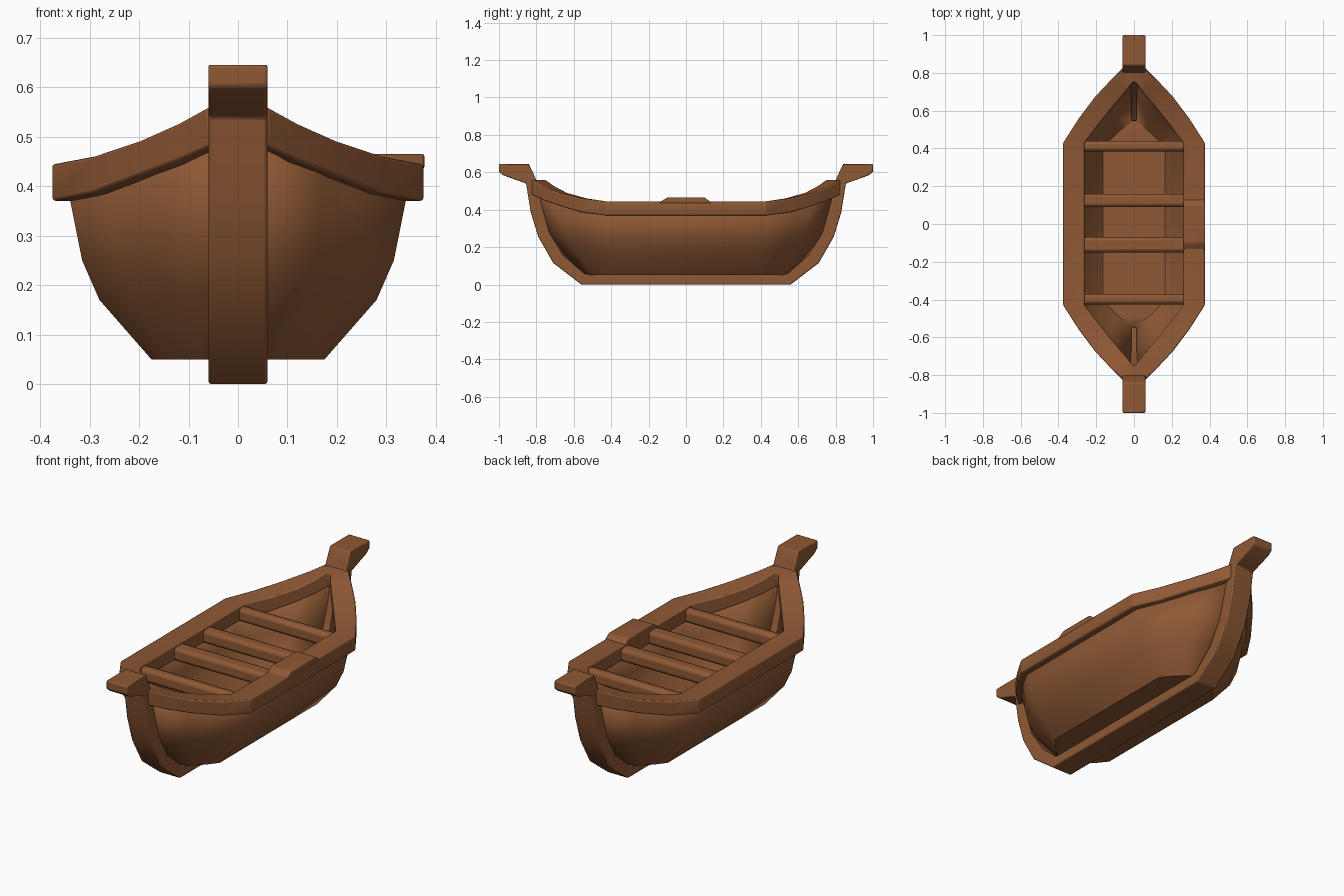
import bpy, bmesh

if "Cube" in bpy.data.objects:
    bpy.data.objects.remove(bpy.data.objects["Cube"])

wood = bpy.data.materials.new("brown wood")
wood.diffuse_color = (0.27, 0.098, 0.035, 1)
wood.use_nodes = True
wood.node_tree.nodes["Principled BSDF"].inputs["Base Color"].default_value = wood.diffuse_color


def make(name, verts, faces, bevel=0.0, angle=0.6):
    me = bpy.data.meshes.new(name)
    me.from_pydata(verts, [], faces)
    bm = bmesh.new()
    bm.from_mesh(me)
    bmesh.ops.recalc_face_normals(bm, faces=bm.faces)
    bm.to_mesh(me)
    bm.free()
    me.materials.append(wood)
    ob = bpy.data.objects.new(name, me)
    bpy.context.collection.objects.link(ob)
    if bevel:
        m = ob.modifiers.new("soft edges", 'BEVEL')
        m.width, m.segments, m.limit_method = bevel, 2, 'ANGLE'
    bpy.ops.object.select_all(action='DESELECT')
    ob.select_set(True)
    bpy.context.view_layer.objects.active = ob
    bpy.ops.object.shade_smooth_by_angle(angle=angle)
    return ob


def box(name, x0, x1, y0, y1, z0, z1, bevel):
    v = [(x, y, z) for x in (x0, x1) for y in (y0, y1) for z in (z0, z1)]
    f = [(0, 1, 3, 2), (4, 6, 7, 5), (0, 4, 5, 1), (2, 3, 7, 6), (0, 2, 6, 4), (1, 5, 7, 3)]
    return make(name, v, f, bevel)


# hull planking: height levels (z, half width, start of taper, end y, rise at the ends)
levels = [(0.05, 0.175, 0.40, 0.55, 0.0), (0.17, 0.28, 0.41, 0.69, 0.01),
          (0.25, 0.315, 0.42, 0.75, 0.02), (0.40, 0.345, 0.43, 0.81, 0.10)]
# taper stations: (fraction of taper length, fraction of width, fraction of rise)
taper = [(0, 1, 0), (0.33, 0.78, 0.2), (0.65, 0.5, 0.5), (1, 0.1, 1)]
stations = [(-1, t) for t in reversed(taper)] + [(1, t) for t in taper]
verts = []
for sy, (a, w, r) in stations:
    side = [(hw * w, sy * (y0 + (y1 - y0) * a), z + rise * r) for z, hw, y0, y1, rise in levels]
    verts += [(-x, y, z) for x, y, z in reversed(side)] + side
n = 2 * len(levels)
faces = [(i * n + j, i * n + j + 1, (i + 1) * n + j + 1, (i + 1) * n + j)
         for i in range(len(stations) - 1) for j in range(n - 1)]
hull = make("hull", verts, faces, angle=0.7)
sol = hull.modifiers.new("thickness", 'SOLIDIFY')
sol.thickness, sol.offset = 0.025, 0 - 1

# gunwale ring: (outer x, outer y, inner x, inner y, bottom z, top z) for one quarter
quarter = [(0.375, 0.43, 0.262, 0.43, 0.37, 0.445), (0.295, 0.555, 0.185, 0.53, 0.385, 0.46),
           (0.205, 0.675, 0.10, 0.635, 0.42, 0.49), (0.125, 0.76, 0.045, 0.70, 0.45, 0.525),
           (0.06, 0.825, 0.006, 0.75, 0.48, 0.56)]
ring = []
for sx, sy in ((1, 1), (-1, 1), (-1, -1), (1, -1)):
    pts = quarter if sx * sy > 0 else quarter[::-1]
    ring += [(sx, sy, p) for p in pts]
verts = []
for sx, sy, (ox, oy, ix, iy, z0, z1) in ring:
    verts += [(sx * ox, sy * oy, z0), (sx * ox, sy * oy, z1),
              (sx * ix, sy * iy, z1), (sx * ix, sy * iy, z0)]
k = len(ring)
faces = [(i * 4 + j, i * 4 + (j + 1) % 4, (i + 1) % k * 4 + (j + 1) % 4, (i + 1) % k * 4 + j)
         for i in range(k) for j in range(4)]
make("gunwale", verts, faces, 0.008)

# keel with curved stem posts and outward heads, as an extruded side profile
outer = [(0.56, 0.0), (0.71, 0.115), (0.79, 0.255), (0.83, 0.385), (0.855, 0.54),
         (0.975, 0.583), (1.0, 0.602), (1.0, 0.645), (0.84, 0.645)]
inner = [(0.805, 0.57), (0.77, 0.52), (0.765, 0.40), (0.73, 0.28), (0.66, 0.16), (0.54, 0.055)]
half = outer + inner
strip = []  # paired outer and inner points keep every side face a quad
pairs = [((0.56, 0.0), inner[5]), (outer[1], inner[4]), (outer[2], inner[3]),
         (outer[3], inner[2]), (outer[4], inner[0]), (outer[5], outer[8]), (outer[6], (0.93, 0.645)),
         (outer[7], (0.98, 0.645))]
pairs = [((-a[0], a[1]), (-b[0], b[1])) for a, b in reversed(pairs)] + pairs
verts = []
for a, b in pairs:
    verts += [(-0.06, *a), (0.06, *a), (0.06, *b), (-0.06, *b)]
m = len(pairs)
faces = [(i * 4 + j, i * 4 + (j + 1) % 4, (i + 1) * 4 + (j + 1) % 4, (i + 1) * 4 + j)
         for i in range(m - 1) for j in range(4)]
faces += [(0, 1, 2, 3), tuple(4 * (m - 1) + j for j in range(4))]
make("keel_and_stems", verts, faces, 0.006)

# rowing seats across the hull
for i, (y0, y1) in enumerate([(-0.425, -0.37), (-0.15, -0.07), (0.09, 0.16), (0.385, 0.44)]):
    box(f"seat_{i + 1}", -0.30, 0.30, y0, y1, 0.365, 0.435, 0.018)

# low raised pad on the right rail
pad = [(-0.15, 0.435), (-0.10, 0.465), (0.10, 0.465), (0.14, 0.435)]
verts = [(x, y, z) for x in (0.262, 0.377) for y, z in pad]
make("rail_pad", verts, [(0, 1, 2, 3), (7, 6, 5, 4), (0, 4, 5, 1), (1, 5, 6, 2),
                         (2, 6, 7, 3), (3, 7, 4, 0)], 0.005)
